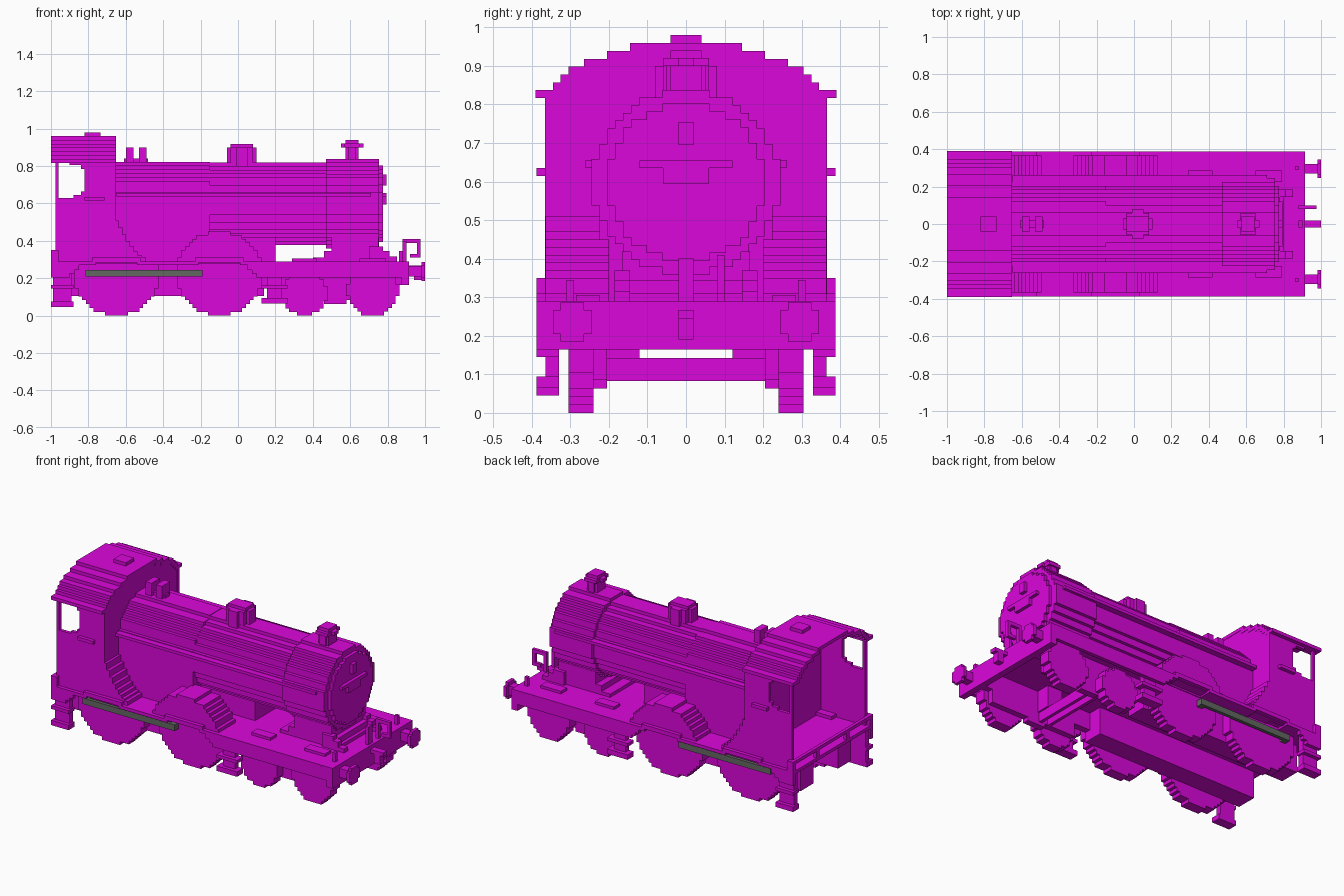
import bpy, bmesh, math

if "Cube" in bpy.data.objects:
    bpy.data.objects.remove(bpy.data.objects["Cube"])

V = 2 / 98  # size of one block step


def material(name, rgb):
    m = bpy.data.materials.new(name)
    m.use_nodes = True
    m.diffuse_color = (*rgb, 1)
    m.node_tree.nodes["Principled BSDF"].inputs["Base Color"].default_value = (*rgb, 1)
    return m


MAGENTA = material("magenta", (0.71, 0.002, 0.71))
GREY = material("rod grey", (0.125, 0.14, 0.12))


def finish(name, bm, mat):
    bmesh.ops.recalc_face_normals(bm, faces=bm.faces)
    me = bpy.data.meshes.new(name)
    bm.to_mesh(me)
    bm.free()
    me.materials.append(mat)
    ob = bpy.data.objects.new(name, me)
    bpy.context.collection.objects.link(ob)
    return ob


def boxes(name, specs, mirror=False, mat=MAGENTA):
    """Boxes (x0, x1, y0, y1, z0, z1), optionally repeated on the other side."""
    bm = bmesh.new()
    if mirror:
        specs = specs + [(a, b, -d, -c, e, f) for a, b, c, d, e, f in specs]
    for x0, x1, y0, y1, z0, z1 in specs:
        vs = bmesh.ops.create_cube(bm, size=1)["verts"]
        for v in vs:
            v.co.x = x0 if v.co.x < 0 else x1
            v.co.y = y0 if v.co.y < 0 else y1
            v.co.z = z0 if v.co.z < 0 else z1
    return finish(name, bm, mat)


def prism(name, pts, axis, spans):
    """Outline pts (u, z) extruded along 'x' or 'y' over each (start, end) span."""
    bm = bmesh.new()
    for a, b in spans:
        at = (lambda u, z: (a, u, z)) if axis == "x" else (lambda u, z: (u, a, z))
        face = bm.faces.new([bm.verts.new(at(u, z)) for u, z in pts])
        new = bmesh.ops.extrude_face_region(bm, geom=[face])["geom"]
        off = (b - a, 0, 0) if axis == "x" else (0, b - a, 0)
        bmesh.ops.translate(bm, vec=off, verts=[g for g in new if isinstance(g, bmesh.types.BMVert)])
    return finish(name, bm, MAGENTA)


def stepped(rows, cu=0):
    """Symmetric outline from rows (z0, z1, half width)."""
    right = []
    for z0, z1, h in rows:
        if right and abs(right[-1][0] - h) < 1e-6:
            right[-1] = (h, z1)
        else:
            right += [(h, z0), (h, z1)]
    return [(cu + h, z) for h, z in right] + [(cu - h, z) for h, z in reversed(right)]


def disc(r, cz, cu=0, zmin=-9, zmax=9, straight=False):
    """Blocky circle clipped to zmin..zmax, or with straight sides below the centre."""
    n = round(2 * r / V)
    rows = []
    for i in range(n):
        t = -r + 2 * r * (i + 0.5) / n
        z0, z1 = cz - r + 2 * r * i / n, cz - r + 2 * r * (i + 1) / n
        if z1 <= zmin + 1e-4 or z0 >= zmax - 1e-4 or (straight and t < 0):
            continue
        rows.append((max(z0, zmin), min(z1, zmax), max(1, round(math.sqrt(r * r - t * t) / V)) * V))
    if straight:
        rows.insert(0, (zmin, rows[0][0], rows[0][2]))
    return stepped(rows, cu)


def both(y0, y1):
    return [(y0, y1), (-y1, -y0)]


# Boiler, firebox and smokebox
prism("firebox", disc(0.224, 0.598, zmin=0.28, straight=True), "x", [(-0.66, -0.15)])
prism("boiler", disc(0.221, 0.598), "x", [(-0.15, 0.48)])
prism("smokebox", disc(0.24, 0.598), "x", [(0.47, 0.755)])
prism("smokebox_door", disc(0.204, 0.598), "x", [(0.75, 0.775)])
boxes("door_fittings", [(0.77, 0.795, -0.02, 0.02, 0.695, 0.755),
                        (0.77, 0.795, -0.12, 0.12, 0.635, 0.655),
                        (0.77, 0.795, -0.06, 0.06, 0.595, 0.635)])
boxes("boiler_handrail", [(-0.65, 0.71, 0.2, 0.262, 0.637, 0.655)], True)

# Chimney, dome, safety valves
boxes("chimney", [(0.575, 0.645, -0.04, 0.04, 0.82, 0.94), (0.59, 0.63, -0.05, 0.05, 0.82, 0.92),
                  (0.55, 0.67, -0.02, 0.02, 0.9, 0.92), (0.57, 0.65, -0.06, 0.06, 0.9, 0.92)])
boxes("dome", [(-0.04, 0.08, -0.06, 0.06, 0.8, 0.9), (-0.06, 0.1, -0.03, 0.03, 0.8, 0.9),
               (-0.01, 0.05, -0.08, 0.08, 0.8, 0.9), (-0.04, 0.08, -0.04, 0.04, 0.8, 0.918)])
boxes("safety_valves", [(-0.6, -0.56, -0.04, 0.04, 0.8, 0.9), (-0.53, -0.49, -0.04, 0.04, 0.8, 0.9),
                        (-0.61, -0.48, -0.02, 0.02, 0.8, 0.84)])

# Cab roof as stepped shell, with a vent
tiers = [0.39, 0.345, 0.325, 0.305, 0.265, 0.205, 0.145]
tops = [0.837 + V * i for i in range(7)]
roof = []
for i in range(6):
    inner = min(tiers[i + 1] - 0.02, 0.345)
    roof.append((-1, -0.653, inner, tiers[i], tops[i] - V, tops[i]))
boxes("cab_roof_sides", roof, True)
boxes("cab_roof_top", [(-1, -0.653, -0.145, 0.145, tops[6] - V, tops[6])])
boxes("roof_vent", [(-0.82, -0.735, -0.04, 0.04, 0.95, 0.98)])

# Cab front wall and sides with window notch
front = [(0.28, tops[0], 0.36)] + [(tops[i] - V, tops[i], tiers[i] - 0.005) for i in range(1, 7)]
prism("cab_front", stepped(front), "x", [(-0.675, -0.655)])
prism("cab_sides", [(-0.977, 0.28), (-0.653, 0.28), (-0.653, 0.825), (-0.9, 0.825), (-0.9, 0.805),
                    (-0.84, 0.805), (-0.84, 0.785), (-0.82, 0.785), (-0.82, 0.665), (-0.84, 0.665),
                    (-0.84, 0.645), (-0.88, 0.645), (-0.88, 0.63), (-0.96, 0.63),
                    (-0.96, 0.825), (-0.977, 0.825)], "y", both(0.345, 0.366))
boxes("cab_handles", [(-0.82, -0.715, 0.36, 0.388, 0.615, 0.635)], True)

# Cab side flare stepping down to the footplate
flare = []
for i in range(8):
    x = -0.66 + V * i
    flare.append((x, x + V + 0.001, 0.2, 0.365, 0.28, 0.51 - 0.2 * math.sin(math.pi / 2 * i / 8)))
boxes("cab_flares", flare, True)
prism("wheel_splashers", disc(0.23, 0.22, -0.1, 0.28), "y", both(0.2, 0.365))

# Footplate raised over the driving wheels, valances, buffer beam
boxes("footplate", [(-1, 0.915, -0.31, 0.31, 0.27, 0.29)])
outer = [(-1, -0.76), (-0.54, -0.21), (0.01, 0.915)]
boxes("footplate_edges", [(a, b, 0.3, 0.388, 0.27, 0.29) for a, b in outer]
      + [(a, b, 0.3, 0.388, 0.285, 0.31) for a, b in ((-0.78, -0.52), (-0.23, 0.03))], True)
valances = []
for i, z in enumerate((0.205, 0.225, 0.245)):
    valances += [(-1, -0.9 + 0.025 * i, 0.365, 0.388, z, 0.28), (0.1 - 0.025 * i, 0.9, 0.365, 0.388, z, 0.28)]
boxes("valances", valances, True)
boxes("buffer_beam", [(0.875, 0.915, -0.388, 0.388, 0.165, 0.29)])
boxes("tail_rail", [(-1, -0.96, 0.36, 0.388, 0.28, 0.35), (-1, -0.98, 0.13, 0.16, 0.28, 0.33),
                    (-1, -0.98, 0, 0.37, 0.33, 0.35)], True)

# Smokebox saddle, frame ends and small footplate blocks
boxes("saddle", [(0.5, 0.75, -0.165, 0.165, 0.28, 0.42), (0.46, 0.78, -0.165, 0.165, 0.28, 0.345),
                 (0.4, 0.8, -0.165, 0.165, 0.28, 0.31), (-0.2, 0.2, -0.12, 0.12, 0.28, 0.42)])
boxes("frame_ends", [(0.7, 0.775, 0.145, 0.185, 0.28, 0.37), (0.7, 0.81, 0.145, 0.185, 0.28, 0.345),
                     (0.7, 0.85, 0.145, 0.185, 0.28, 0.315)], True)
boxes("bogie_wheel_covers", [(0.29, 0.42, 0.225, 0.285, 0.28, 0.306),
                             (0.65, 0.79, 0.225, 0.285, 0.28, 0.306)], True)

# Buffers, hook, brake pipe and lamp irons
boxes("buffers", [(0.9, 0.985, 0.27, 0.32, 0.21, 0.265), (0.98, 1, 0.265, 0.325, 0.185, 0.287),
                  (0.98, 1, 0.245, 0.345, 0.205, 0.267)], True)
boxes("coupling_hook", [(0.9, 1, -0.02, 0.02, 0.245, 0.267), (0.94, 0.98, -0.02, 0.02, 0.19, 0.25)])
boxes("brake_pipe", [(0.88, 0.9, 0.08, 0.1, 0.28, 0.41), (0.88, 0.977, 0.08, 0.1, 0.388, 0.41),
                     (0.957, 0.977, 0.08, 0.1, 0.31, 0.41), (0.92, 0.96, 0.08, 0.1, 0.31, 0.33)])
boxes("lamp_irons", [(0.88, 0.9, -0.02, 0.02, 0.28, 0.4), (0.86, 0.88, 0.29, 0.31, 0.28, 0.345),
                     (0.86, 0.88, -0.31, -0.29, 0.28, 0.345)])

# Frames and bogie below
boxes("main_frames", [(-0.95, 0.14, 0.12, 0.245, 0.105, 0.275), (0.14, 0.88, 0.205, 0.245, 0.165, 0.275)], True)
boxes("bogie_frames", [(0.25, 0.83, 0.205, 0.245, 0.085, 0.17), (0.46, 0.58, 0.205, 0.245, 0.063, 0.09),
                       (0.41, 0.51, 0.12, 0.21, 0.14, 0.275)], True)
boxes("bogie_stretchers", [(x, x + 0.02, -0.245, 0.245, 0.083, 0.143) for x in (0.42, 0.48)])

# Wheels, tops hidden by the footplate
for label, x, r in (("rear_driving", -0.65, 0.228), ("front_driving", -0.1, 0.228),
                    ("rear_bogie", 0.355, 0.118), ("front_bogie", 0.72, 0.137)):
    prism(label + "_wheels", disc(r, r, x, zmax=0.275), "y", both(0.24, 0.305))

# Grey coupling rods with their crank pins
boxes("coupling_rods", [(-0.815, -0.19, 0.325, 0.345, 0.208, 0.245)], True, GREY)
boxes("crank_pins", [(-0.815, -0.78, 0.3, 0.33, 0.208, 0.245),
                     (-0.225, -0.19, 0.3, 0.33, 0.208, 0.245)], True, GREY)

# Footsteps hanging from the footplate
steps = []
for x0, x1, inset, low in ((-1, -0.88, 0.01, 0.045), (0.125, 0.265, 0.03, 0.065)):
    steps += [(x0 + inset, x1 - inset, 0.33, 0.365, low, 0.275),
              (x0, x1, 0.33, 0.388, low, low + 0.03),
              (x0, x1, 0.33, 0.388, 0.145, 0.165)]
boxes("footsteps", steps, True)
